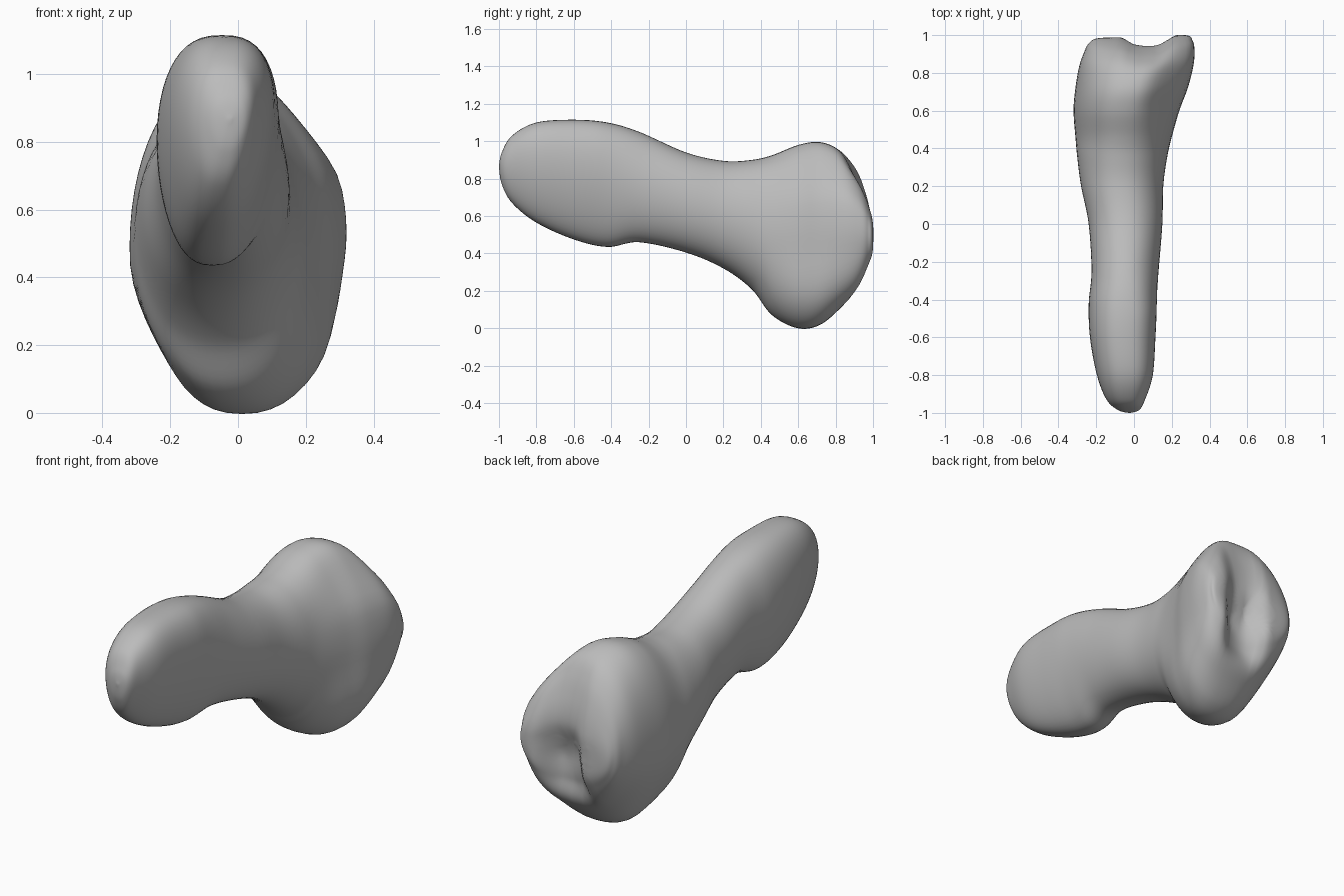
import bpy, bmesh, math

cube = bpy.data.objects.get("Cube")
if cube:
    bpy.data.objects.remove(cube)

# Cross-sections along the bone: y, x min, x max, z min, z max
SECTIONS = [
    (-1, -.035, -.025, .86, .87), (-.985, -.09, .02, .77, .94),
    (-.93, -.15, .05, .67, 1.03), (-.8, -.2, .09, .565, 1.1),
    (-.6, -.235, .105, .475, 1.115), (-.42, -.24, .115, .435, 1.1),
    (-.25, -.225, .13, .46, 1.05), (0, -.24, .15, .405, .94),
    (.2, -.28, .155, .32, .895), (.35, -.3, .175, .21, .9),
    (.46, -.31, .2, .07, .925), (.6, -.32, .24, 0, .98),
    (.72, -.31, .285, .02, .995), (.84, -.29, .315, .12, .945),
    (.92, -.265, .32, .2, .86), (.97, -.24, .31, .29, .75),
    (1, -.18, .27, .38, .62), (1, .03, .05, .5, .52)]
STEPS, SIDES = 7, 56


def spline(a, b, c, d, t):
    return b + t * (c - a + t * (2*a - 5*b + 4*c - d + t * (3*(b - c) + d - a))) / 2


def smooth(lo, hi, v):
    t = max(0, min(1, (v - lo) / (hi - lo)))
    return t * t * (3 - 2 * t)


def rings():
    padded = [SECTIONS[0], *SECTIONS, SECTIONS[-1]]
    for i in range(len(SECTIONS) - 1):
        for s in range(STEPS):
            yield [spline(*p, s / STEPS) for p in zip(*padded[i:i + 4])]
    yield SECTIONS[-1]


def ring_point(y, x0, x1, z0, z1, angle):
    # Boxier outline on the head and joint, with an egg shape on the head
    c, s = math.cos(angle), math.sin(angle)
    head = smooth(-.15, -.5, y)
    joint = smooth(.4, .7, y)
    back = smooth(.75, .95, y)
    side = math.copysign(abs(c)**(.92 - .14 * head - .08 * joint - .12 * back), c)
    side *= 1 + .16 * head * s
    # Sloping shoulder on one side of the joint
    if c > 0:
        side *= 1 - .22 * joint * smooth(.35, .95, s)
    return shape_point((x0 + x1) / 2 + side * (x1 - x0) / 2, y,
                       (z0 + z1) / 2 + s * (z1 - z0) / 2)


def shape_point(x, y, z):
    # Vertical valley between the two lobes of the joint, deeper low down
    end = smooth(.76, .97, y)
    centre = .06 - .08 * smooth(.45, .1, z)
    valley = smooth(-.14, -.03, x - centre) * smooth(.18, .04, x - centre)
    depth = .048 + .06 * math.exp(-((z - .41) / .15)**2)
    y -= end * (depth * valley * smooth(.08, .3, z) + .015 * smooth(.05, -.1, x))
    # Lower part of the joint swings sideways
    x += .045 * smooth(.45, .1, z) * smooth(.35, .6, y)
    # Lean of the rounded head
    x += .05 * (z - .75) * smooth(-.2, -.5, y)
    return x, y, z


# Bone body
bm = bmesh.new()
loops = []
for ring in rings():
    loops.append([bm.verts.new(ring_point(*ring, math.tau * k / SIDES))
                  for k in range(SIDES)])
for a, b in zip(loops, loops[1:]):
    for k in range(SIDES):
        n = (k + 1) % SIDES
        bm.faces.new((a[k], a[n], b[n], b[k]))
bm.faces.new(loops[0])
bm.faces.new(loops[-1])
bmesh.ops.recalc_face_normals(bm, faces=bm.faces)
mesh = bpy.data.meshes.new("bone")
bm.to_mesh(mesh)
bm.free()
bone = bpy.data.objects.new("bone", mesh)
bpy.context.collection.objects.link(bone)

# Grey surface
grey = bpy.data.materials.new("plain grey")
grey.use_nodes = True
colour = (.5, .5, .5, 1)
grey.diffuse_color = colour
grey.node_tree.nodes["Principled BSDF"].inputs["Base Color"].default_value = colour
mesh.materials.append(grey)

bpy.context.view_layer.objects.active = bone
bone.select_set(True)
bpy.ops.object.shade_smooth_by_angle(angle=math.radians(50))
